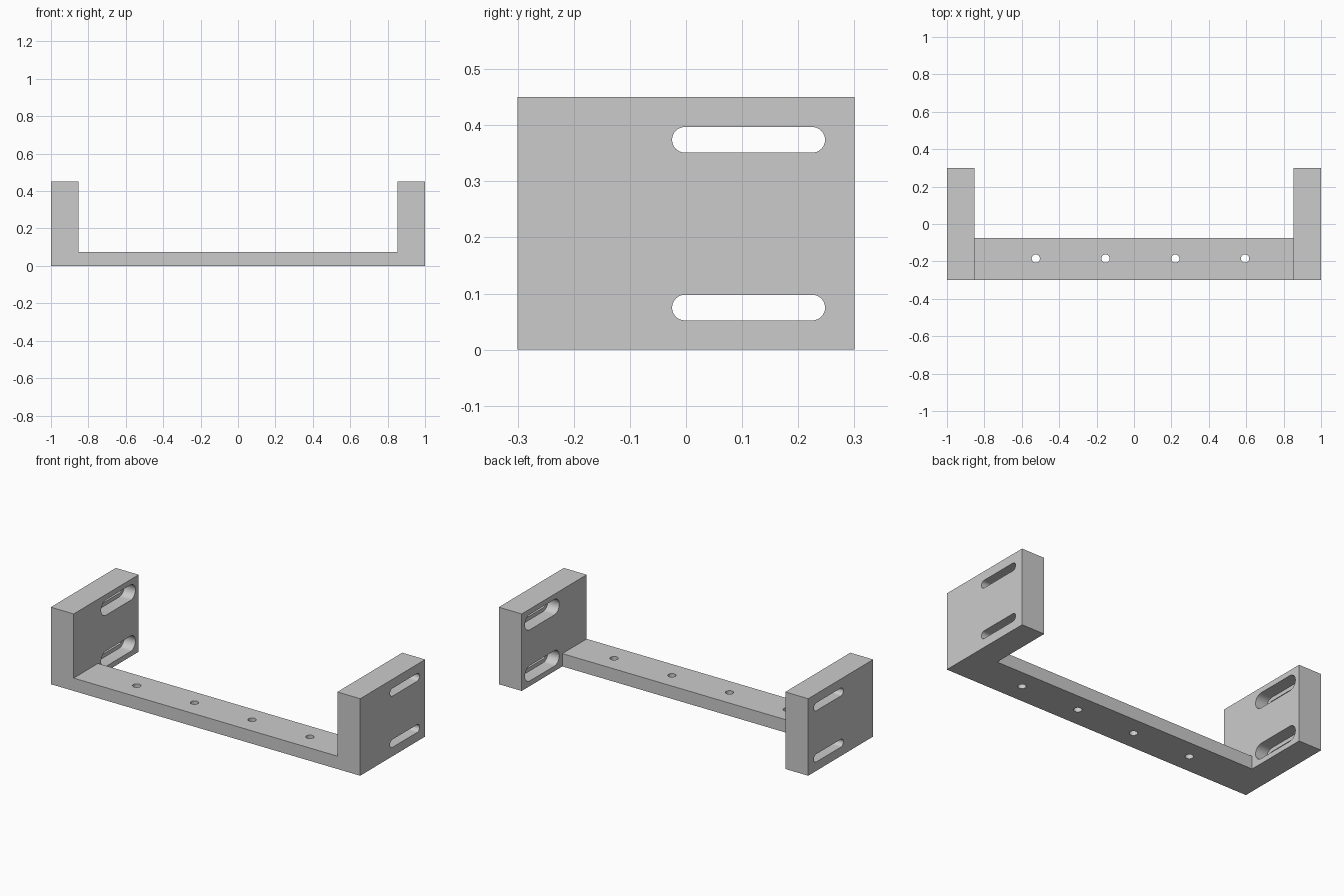
import bpy, bmesh, math
from mathutils import Vector, Matrix

cube = bpy.data.objects.get("Cube")
if cube:
    bpy.data.objects.remove(cube, do_unlink=True)

grey = bpy.data.materials.new("plain grey")
grey.use_nodes = True
GREY = (0.6, 0.6, 0.6, 1)
grey.diffuse_color = GREY
grey.node_tree.nodes["Principled BSDF"].inputs["Base Color"].default_value = GREY


def finish(name, bm):
    bmesh.ops.recalc_face_normals(bm, faces=bm.faces)
    mesh = bpy.data.meshes.new(name)
    bm.to_mesh(mesh)
    bm.free()
    mesh.materials.append(grey)
    obj = bpy.data.objects.new(name, mesh)
    bpy.context.collection.objects.link(obj)
    return obj


def box(name, low, high):
    low, high = Vector(low), Vector(high)
    bm = bmesh.new()
    bmesh.ops.create_cube(bm, size=1)
    bmesh.ops.scale(bm, vec=high - low, verts=bm.verts)
    bmesh.ops.translate(bm, vec=(low + high) / 2, verts=bm.verts)
    return finish(name, bm)


def slot(name, x0, x1, z, radius):
    """Rounded slot along y, extruded from x0 to x1."""
    bm = bmesh.new()
    steps = 16
    verts = []
    for centre, start in ((SLOT_BACK, -math.pi / 2), (SLOT_FRONT, math.pi / 2)):
        for i in range(steps + 1):
            a = start + math.pi * i / steps
            verts.append(bm.verts.new((x0, centre + radius * math.cos(a),
                                       z + radius * math.sin(a))))
    face = bm.faces.new(verts)
    new = bmesh.ops.extrude_face_region(bm, geom=[face])["geom"]
    bmesh.ops.translate(bm, vec=(x1 - x0, 0, 0),
                        verts=[v for v in new if isinstance(v, bmesh.types.BMVert)])
    return finish(name, bm)


def cut(target, cutter):
    cutter.hide_render = True
    mod = target.modifiers.new("cut", "BOOLEAN")
    mod.operation, mod.solver, mod.object = "DIFFERENCE", "EXACT", cutter
    bpy.context.view_layer.objects.active = target
    bpy.ops.object.modifier_apply(modifier=mod.name)
    bpy.data.objects.remove(cutter, do_unlink=True)


SLOT_FRONT, SLOT_BACK = -0.002, 0.225
INNER = 0.852

# One-piece bracket: block hollowed above and behind the cross bar
bracket = box("mounting_bracket", (-1, -0.3, 0), (1, 0.3, 0.45))
cut(bracket, box("upper_cutter", (-INNER, -1, 0.075), (INNER, 1, 1)))
cut(bracket, box("rear_cutter", (-INNER, -0.075, -1), (INNER, 1, 0.2)))

# Stepped slots, narrow outside and wide inside, in both end plates
for side in (-1, 1):
    for z in (0.075, 0.374):
        cut(bracket, slot("slot_cutter", side * 0.8, side * 1.1, z, 0.0228))
        cut(bracket, slot("recess_cutter", side * 0.8, side * 0.925, z, 0.045))

# Row of screw holes through the cross bar
for i in range(4):
    bm = bmesh.new()
    bmesh.ops.create_cone(bm, cap_ends=True, segments=32, radius1=0.022, radius2=0.022,
                          depth=0.4, matrix=Matrix.Translation((-0.525 + 0.373 * i, -0.185, 0)))
    cut(bracket, finish("hole_cutter", bm))

# Smooth slot and hole walls, crisp outer edges
bpy.ops.object.select_all(action="DESELECT")
bracket.select_set(True)
bpy.context.view_layer.objects.active = bracket
bpy.ops.object.shade_smooth_by_angle(angle=math.radians(30))
